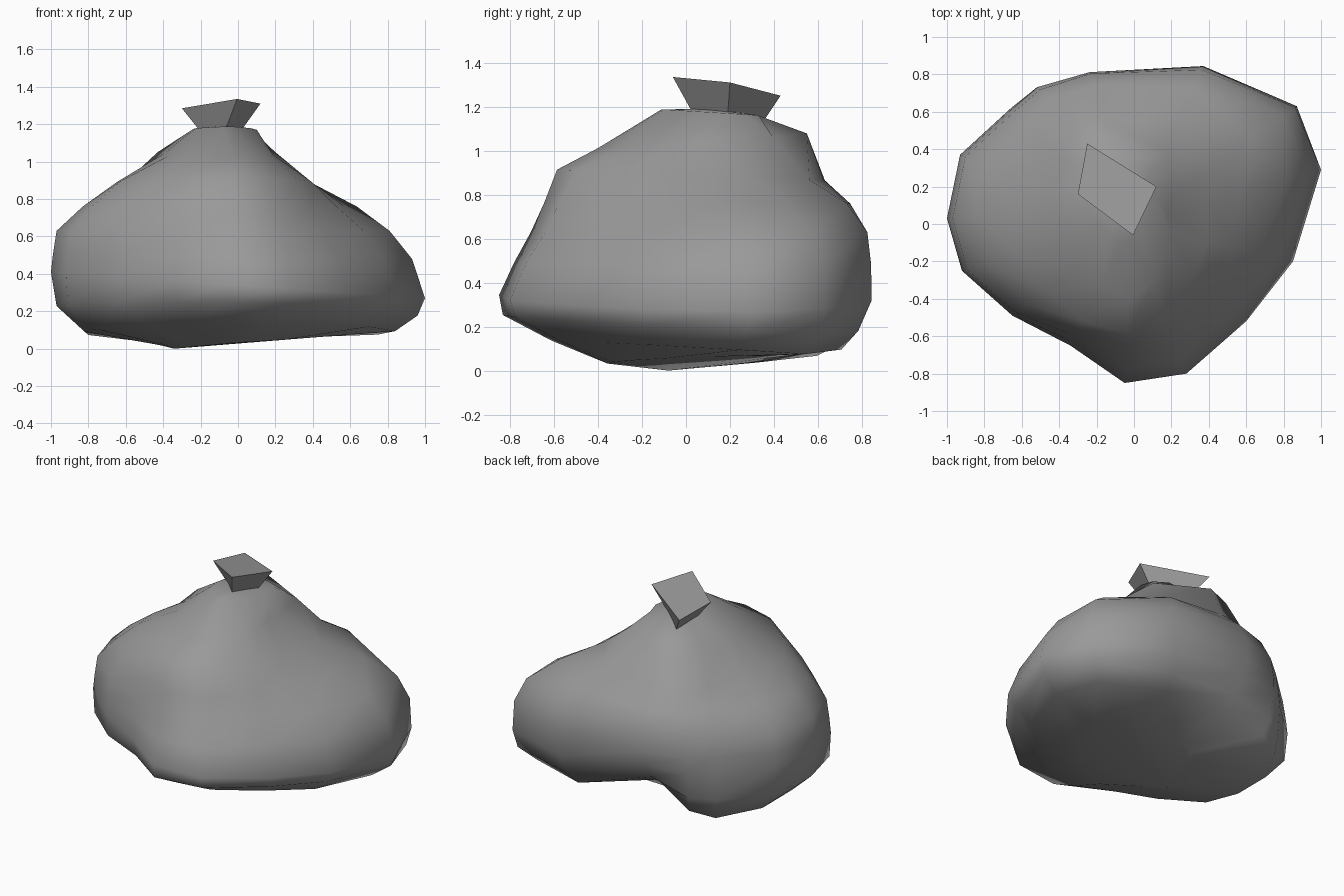
import bpy
from math import exp

# Widest outline of the sack, seen from above
OUTLINE = [(1, .29), (.87, .63), (.37, .85), (-.24, .82), (-.52, .74), (-.66, .62), (-.93, .37), (-1, .03),
           (-.92, -.25), (-.65, -.49), (-.34, -.65), (-.05, -.85), (.28, -.8), (.6, -.52), (.85, -.2)]
N = len(OUTLINE)

# Rings from bottom to top: height, tilt in x, tilt in y, scale of the outline per column
RINGS = [
    (.04, .05, .02, [.42] * N),
    (.10, .01, -.06, [.84, .86, .86, .86, .93, .97, .86, .82, .82, .78, .76, .72, .72, .76, .82]),
    (.21, -.02, -.05, [.96, .97, .94, .95, .98, .99, .98, .97, .99, .99, .97, .98, .97, .95, .94]),
    (.34, -.07, 0, [1] * N),
    (.49, -.01, 0, [.93, .99, .99, .99, .99, .99, .99, .99, .99, .99, .97, .92, .91, .89, .91]),
    (.63, 0, 0, [.81, .92, .97, .98, .97, .97, .97, .97, .97, .97, .92, .83, .80, .77, .79]),
    (.76, 0, 0, [.57, .73, .86, .91, .90, .86, .82, .83, .85, .88, .88, .76, .72, .65, .62]),
    (.89, 0, -.04, [.40, .47, .66, .77, .77, .73, .66, .65, .68, .73, .80, .69, .62, .54, .46]),
    (1.04, 0, .07, [.18, .23, .46, .67, .65, .55, .46, .40, .40, .46, .52, .47, .38, .29, .22]),
]
# Back hollow: upward lift and inward push for the lowest rings
HOLLOW = {1: (.18, .12), 2: (.12, .10), 3: (.05, .05)}


def make_object(name, verts, faces, smooth):
    mesh = bpy.data.meshes.new(name)
    mesh.from_pydata(verts, [], faces)
    mesh.update()
    for p in mesh.polygons:
        p.use_smooth = smooth
    mesh.materials.append(dark)
    ob = bpy.data.objects.new(name, mesh)
    bpy.context.collection.objects.link(ob)
    return ob


def bridge(a, b, n):
    return [(a + i, a + (i + 1) % n, b + (i + 1) % n, b + i) for i in range(n)]


# Dark grey plastic
dark = bpy.data.materials.new("dark_plastic")
dark.diffuse_color = (.32, .32, .32, 1)

# Sack body: lofted rings, with an arched hollow under the back edge
verts = []
for k, (z, tx, ty, scales) in enumerate(RINGS):
    lift, push = HOLLOW.get(k, (0, 0))
    for (px, py), s in zip(OUTLINE, scales):
        x, y = px * s, py * s
        g = exp(-((x + .10) / .33) ** 2 - ((y - .74) / .28) ** 2)
        verts.append((x, y - push * g, z + tx * x + ty * y + lift * g))

# Gathered neck ring and closing points
for px, py in OUTLINE:
    x, y = -.07 + .17 * px, .11 + .26 * py
    verts.append((x, y, 1.175 - .06 * (y - .1)))
count = len(RINGS) + 1
faces = [f for k in range(count - 1) for f in bridge(k * N, (k + 1) * N, N)]
low, high = len(verts), len(verts) + 1
verts += [(-.34, -.08, 0), (-.07, .12, 1.19)]
last = (count - 1) * N
for i in range(N):
    j = (i + 1) % N
    faces += [(low, j, i), (high, last + i, last + j)]
make_object("sack_body", verts, faces, True)

# Tied end: flared four-sided knot with a flat top
knot = [(-.17, .35, 1.13), (-.20, .17, 1.16), (-.06, .02, 1.19), (.02, .19, 1.17),
        (-.25, .43, 1.25), (-.30, .16, 1.285), (-.005, -.06, 1.335), (.12, .20, 1.31)]
make_object("tied_end", knot, bridge(0, 4, 4) + [(4, 5, 6, 7), (3, 2, 1, 0)], False)
